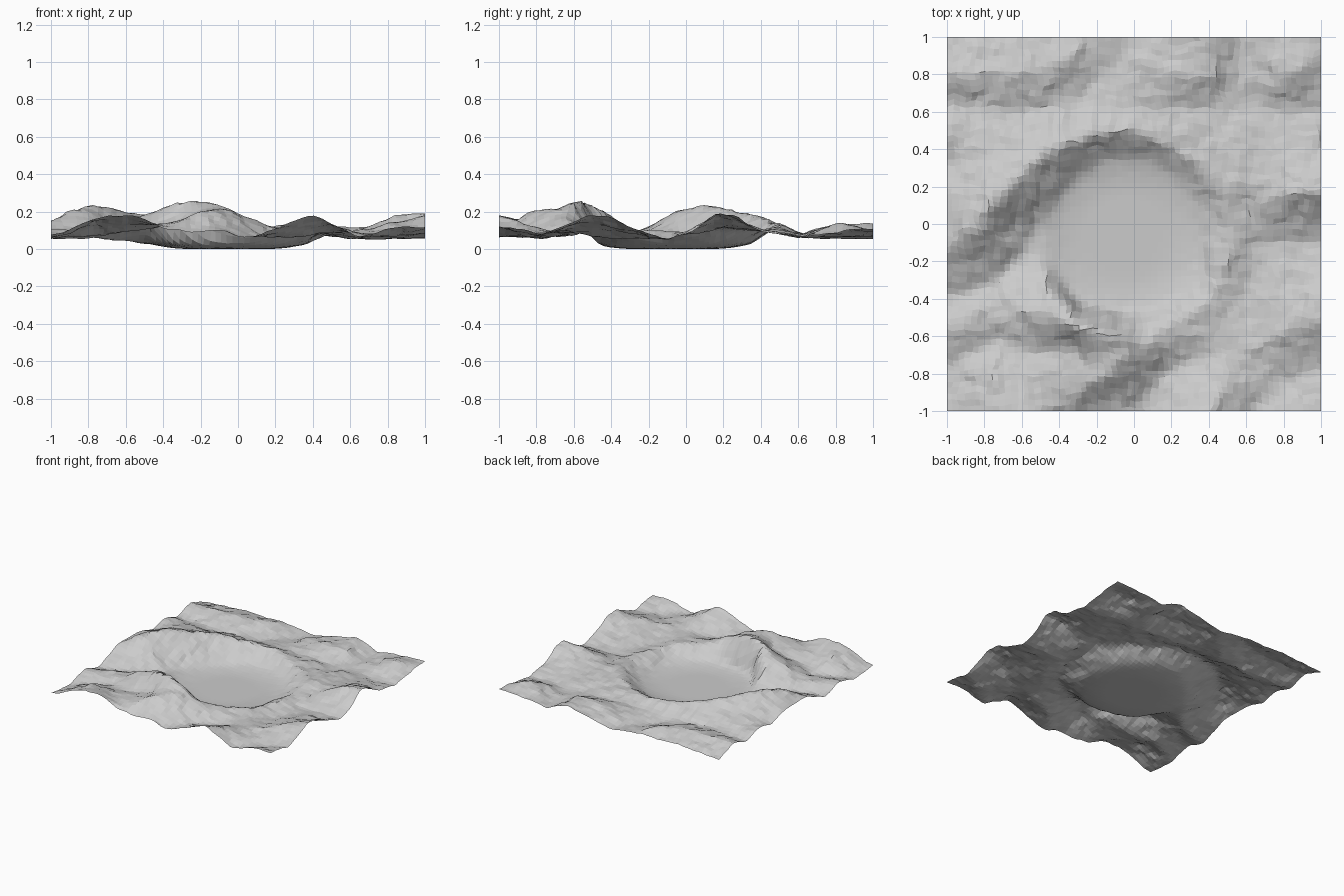
import bpy
import bmesh
from mathutils import Vector, noise

if "Cube" in bpy.data.objects:
    bpy.data.objects.remove(bpy.data.objects["Cube"], do_unlink=True)

CELLS = 64
SIDE = CELLS + 1
pins = {}


def grid_index(value):
    return max(0, min(CELLS, round((value + 1) * CELLS / 2)))


def coordinate(index):
    return index * 2 / CELLS - 1


def trace(*points):
    """Pin the ground to a line of (x, y, height) points."""
    for start, end in zip(points, points[1:]):
        start, end = Vector(start), Vector(end)
        steps = max(2, int((end - start).length * CELLS))
        for step in range(steps + 1):
            spot = start.lerp(end, step / steps)
            pins.setdefault((grid_index(spot.x), grid_index(spot.y)), []).append(spot.z)


def border(axis, fixed, *profile):
    """Pin one outer edge to a profile of (position, height)."""
    trace(*[(p, fixed, h) if axis == "x" else (fixed, p, h) for p, h in profile])


# Outer edges of the ground sheet
border("x", -1, (-1, .07), (-.83, .13), (-.7, .18), (-.54, .18), (-.38, .1), (-.25, .085),
       (-.1, .1), (.05, .06), (.2, .11), (.32, .17), (.42, .18), (.52, .13), (.65, .07),
       (.8, .12), (1, .12))
border("x", 1, (-1, .06), (-.7, .08), (-.3, .09), (0, .05), (.2, .09), (.38, .14),
       (.55, .07), (.8, .1), (1, .11))
border("y", -1, (-1, .07), (-.75, .05), (-.55, .11), (-.38, .05), (-.15, .14), (.1, .15),
       (.3, .09), (.46, .13), (.64, .07), (.8, .13), (1, .06))
border("y", 1, (-1, .12), (-.75, .08), (-.55, .17), (-.43, .18), (-.3, .12), (-.1, .05),
       (.05, .1), (.15, .18), (.24, .19), (.4, .1), (.6, .06), (1, .11))

# Crater rim
trace((-1, -.15, .15), (-.85, -.03, .22), (-.75, .13, .24), (-.6, .27, .21),
      (-.45, .4, .17), (-.2, .49, .14), (0, .5, .13), (.2, .43, .11), (.36, .33, .11),
      (.48, .2, .12), (.53, .03, .09), (.5, -.17, .1), (.4, -.38, .1), (.22, -.54, .11),
      (.1, -.6, .15), (.02, -.64, .2), (-.08, -.61, .25), (-.2, -.57, .28),
      (-.3, -.53, .26), (-.4, -.49, .22), (-.55, -.47, .17), (-.72, -.42, .1))

# South-west cliff of the rim
trace((-.3, -.53, .26), (-.39, -.44, .21), (-.47, -.33, .13), (-.53, -.22, .06))

# Foot of the west wall and the hollow beside it
trace((-1, -.38, .05), (-.75, -.33, .05), (-.58, -.17, .04), (-.53, 0, .03))

# South valleys and ridges
trace((-1, -.55, .11), (-.83, -.47, .11), (-.72, -.42, .1))
trace((-1, -.75, .05), (-.72, -.63, .07), (-.5, -.69, .1), (-.28, -.71, .15))
trace((.02, -.64, .2), (-.08, -.72, .21), (-.17, -.8, .21), (-.28, -.9, .16), (-.33, -1, .1))
trace((.36, -.69, .06), (.14, -.82, .06), (.05, -1, .06))
trace((-.78, -.72, .12), (-.74, -.85, .16), (-.68, -1, .18))
trace((-.64, -.72, .1), (-.63, -.86, .13))

# South-east ridge and valleys
trace((.38, -1, .18), (.5, -.85, .13), (.62, -.72, .08), (.78, -.58, .13), (1, -.48, .18))
trace((.65, -1, .07), (.8, -.83, .06), (1, -.75, .08))
trace((.6, -.5, .06), (.62, -.1, .05), (.8, -.1, .05), (1, -.1, .05))

# East ridge and north valley
trace((.64, .12, .08), (.8, .15, .18), (1, .19, .2))
trace((-1, .63, .07), (-.6, .6, .08), (-.35, .64, .07), (.1, .63, .08), (.55, .63, .06), (1, .6, .06))

# Northern ridges and gullies
trace((-1, .81, .13), (-.75, .82, .14), (-.5, .8, .13), (-.3, .94, .11))
trace((-.3, .7, .06), (-.1, .85, .05), (0, 1, .05))
trace((.05, .86, .1), (.3, .78, .13), (.43, .78, .13), (.4, 1, .14))
trace((.56, .63, .06), (.55, .85, .06), (.55, 1, .07))
trace((.68, .74, .09), (.85, .8, .14), (1, .9, .12))

# Flat crater floor, curving up gently at its margin
fixed = {key: sum(values) / len(values) for key, values in pins.items()}
for i in range(SIDE):
    for j in range(SIDE):
        r = Vector(((coordinate(i) + .05) / .43, (coordinate(j) + .07) / .43)).length
        if r < 1:
            fixed[i, j] = .12 * max(0, r - .5) ** 2

# Relax the ground between the pinned lines
height = [[fixed.get((i, j), .09) for j in range(SIDE)] for i in range(SIDE)]


def neighbour_mean(i, j):
    west, east = max(i - 1, 0), min(i + 1, CELLS)
    south, north = max(j - 1, 0), min(j + 1, CELLS)
    return (height[west][j] + height[east][j] + height[i][south] + height[i][north]) / 4


free = [(i, j) for i in range(SIDE) for j in range(SIDE) if (i, j) not in fixed]
for _ in range(250):
    for i, j in free:
        height[i][j] = neighbour_mean(i, j)

# Round the crests
for _ in range(2):
    height = [[(height[i][j] + neighbour_mean(i, j)) / 2 for j in range(SIDE)]
              for i in range(SIDE)]


# Rocky roughness that fades out on the floor and keeps the outline square
def roughen(co):
    co.z = height[grid_index(co.x)][grid_index(co.y)]
    fade = min(1, co.z / .08)
    coarse = noise.noise_vector(Vector((co.x * 6, co.y * 6, 3)))
    fine = noise.noise_vector(Vector((co.x * 15, co.y * 15, 8)))
    shift = (coarse + fine) * fade
    co.z += .011 * shift.z
    if max(abs(co.x), abs(co.y)) < .99:
        co.x += .018 * shift.x
        co.y += .018 * shift.y


bm = bmesh.new()
bmesh.ops.create_grid(bm, x_segments=CELLS, y_segments=CELLS, size=1)
for v in bm.verts:
    roughen(v.co)
lowest = min(v.co.z for v in bm.verts)
for v in bm.verts:
    v.co.z -= lowest
mesh = bpy.data.meshes.new("crater_ground")
bm.to_mesh(mesh)
bm.free()

# Plain grey rock
rock = bpy.data.materials.new("grey_rock")
rock.use_nodes = True
colour = (.6, .6, .6, 1)
rock.diffuse_color = colour
rock.node_tree.nodes["Principled BSDF"].inputs["Base Color"].default_value = colour
mesh.materials.append(rock)

ground = bpy.data.objects.new("crater_ground", mesh)
bpy.context.collection.objects.link(ground)
